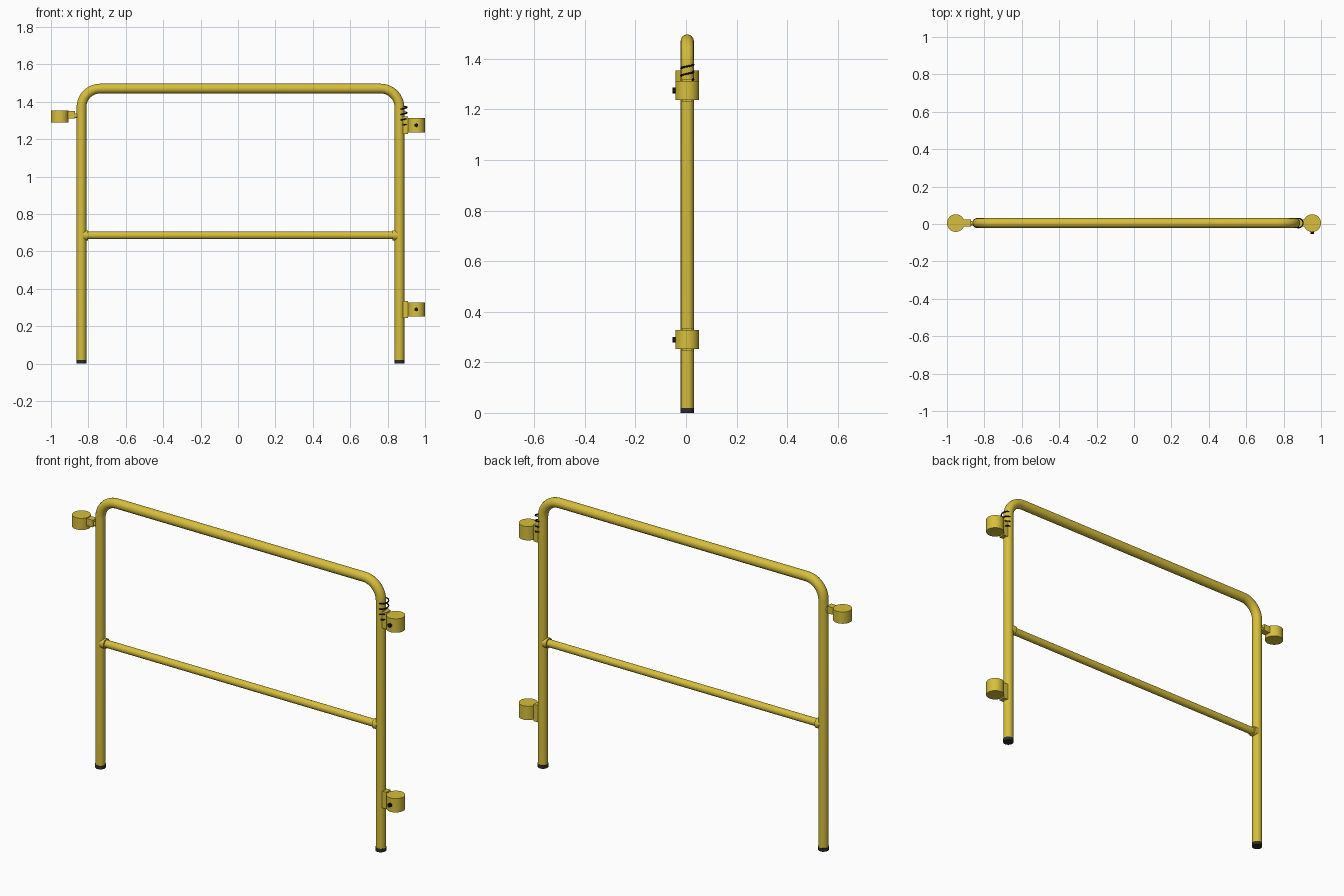
import bpy, math
from mathutils import Vector

if "Cube" in bpy.data.objects:
    bpy.data.objects.remove(bpy.data.objects["Cube"])

Y = 0.005                      # depth of the frame plane
LEFT, RIGHT = -0.837, 0.863    # leg centre lines
R, TOP, BEND = 0.026, 1.471, 0.1


def material(name, rgb):
    m = bpy.data.materials.new(name)
    m.diffuse_color = (*rgb, 1)
    m.use_nodes = True
    m.node_tree.nodes["Principled BSDF"].inputs["Base Color"].default_value = m.diffuse_color
    return m


YELLOW = material("safety yellow", (0.68, 0.52, 0.045))
RUBBER = material("dark rubber", (0.025, 0.025, 0.028))
BLACK = material("black metal", (0.008, 0.008, 0.008))


def finish(ob, name, mat):
    ob.name = name
    ob.data.materials.clear()
    ob.data.materials.append(mat)
    bpy.ops.object.select_all(action='DESELECT')
    ob.select_set(True)
    bpy.context.view_layer.objects.active = ob
    if ob.type == 'CURVE':
        bpy.ops.object.convert(target='MESH')
        ob = bpy.context.object
    bpy.ops.object.shade_smooth_by_angle(angle=math.radians(35))
    return ob


def rod(name, a, b, r, mat=YELLOW, sides=32):
    a, b = Vector(a), Vector(b)
    bpy.ops.mesh.primitive_cylinder_add(vertices=sides, radius=r, depth=(b - a).length,
                                        location=(a + b) / 2)
    ob = bpy.context.object
    ob.rotation_euler = (b - a).to_track_quat('Z', 'Y').to_euler()
    return finish(ob, name, mat)


def box(name, lo, hi, mat=YELLOW):
    lo, hi = Vector(lo), Vector(hi)
    bpy.ops.mesh.primitive_cube_add(size=1, location=(lo + hi) / 2)
    ob = bpy.context.object
    ob.scale = hi - lo
    return finish(ob, name, mat)


def tube(name, points, r, mat, res):
    cu = bpy.data.curves.new(name, 'CURVE')
    cu.dimensions = '3D'
    cu.bevel_depth, cu.bevel_resolution, cu.use_fill_caps = r, res, True
    sp = cu.splines.new('POLY')
    sp.points.add(len(points) - 1)
    for p, co in zip(sp.points, points):
        p.co = (*co, 1)
    ob = bpy.data.objects.new(name, cu)
    bpy.context.collection.objects.link(ob)
    return finish(ob, name, mat)


# Bent hoop: two legs joined by a top rail with rounded corners
path = [(LEFT, Y, 0.018)]
for cx, start in ((LEFT + BEND, 180), (RIGHT - BEND, 90)):
    for i in range(13):
        a = math.radians(start - 90 * i / 12)
        path.append((cx + BEND * math.cos(a), Y, TOP - BEND + BEND * math.sin(a)))
path.append((RIGHT, Y, 0.018))
tube("hoop_frame", path, R, YELLOW, 6)

# Rubber feet
for side, x in (("left", LEFT), ("right", RIGHT)):
    rod(side + "_foot", (x, Y, 0), (x, Y, 0.019), R + 0.001, RUBBER)

# Middle rail with a collar at each end
ZR = 0.686
rod("middle_rail", (LEFT, Y, ZR), (RIGHT, Y, ZR), 0.02)
for side, x, d in (("left", LEFT, 1), ("right", RIGHT, -1)):
    rod(side + "_rail_collar", (x + d * 0.01, Y, ZR), (x + d * 0.036, Y, ZR), 0.027)

# Sockets on the right leg: solid barrel, weld plate and set bolt
for level, z in (("upper", 1.275), ("lower", 0.29)):
    rod(level + "_socket", (0.953, Y, z - 0.038), (0.953, Y, z + 0.038), 0.047, sides=40)
    box(level + "_socket_plate", (0.88, Y - 0.018, z - 0.046), (0.909, Y + 0.018, z + 0.046))
    rod(level + "_bolt", (0.953, Y - 0.04, z), (0.953, Y - 0.058, z), 0.011, BLACK, 6)

# Latch barrel on the left leg, with arm and pin
rod("latch_barrel", (-0.953, Y, 1.29), (-0.953, Y, 1.354), 0.047, sides=40)
box("latch_arm", (-0.93, Y - 0.018, 1.312), (-0.871, Y + 0.018, 1.35))
rod("latch_pin", (-0.875, Y, 1.325), (-0.845, Y, 1.325), 0.012, sides=16)

# Coil spring wound against the right leg
TURNS, STEPS = 3.5, 20
coil = []
for i in range(int(TURNS * STEPS) + 1):
    a = 2 * math.pi * i / STEPS - math.pi / 2
    coil.append((0.880 + 0.024 * math.cos(a), Y + 0.025 * math.sin(a),
                 1.276 + 0.029 * i / STEPS))
tube("coil_spring", coil, 0.0035, BLACK, 2)
